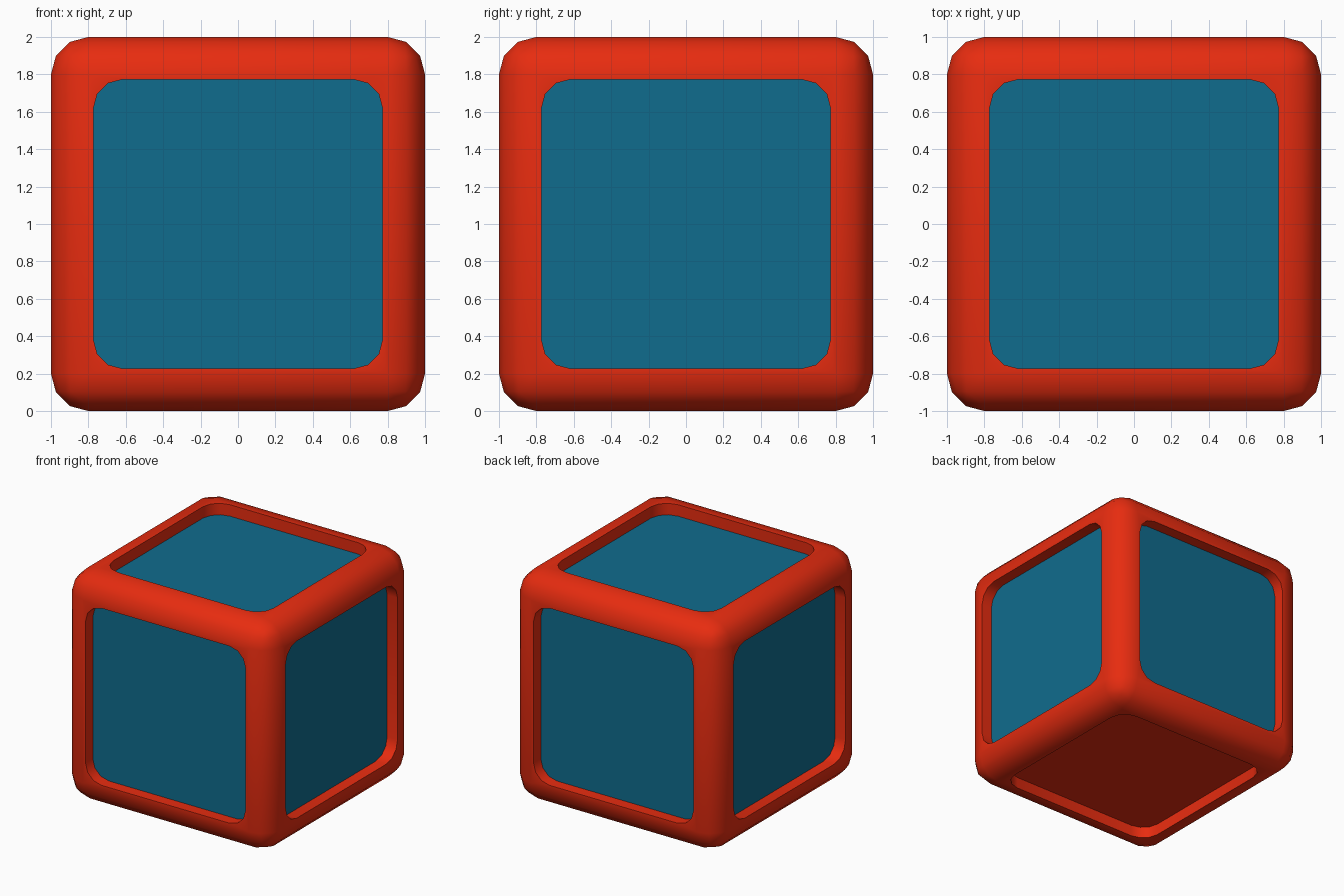
import bpy, bmesh
from math import pi
from mathutils import Matrix, Vector

if "Cube" in bpy.data.objects:
    bpy.data.objects.remove(bpy.data.objects["Cube"])

RADIUS, OPENING, CORNER, DEPTH = 0.20, 0.773, 0.155, 0.10


def material(name, rgb):
    m = bpy.data.materials.new(name)
    m.diffuse_color = (*rgb, 1)
    m.use_nodes = True
    m.node_tree.nodes["Principled BSDF"].inputs["Base Color"].default_value = m.diffuse_color
    return m


def make_object(name, bm):
    bmesh.ops.recalc_face_normals(bm, faces=bm.faces)
    me = bpy.data.meshes.new(name)
    bm.to_mesh(me)
    bm.free()
    ob = bpy.data.objects.new(name, me)
    bpy.context.collection.objects.link(ob)
    return ob


# Rounded cube body
bm = bmesh.new()
bmesh.ops.create_cube(bm, size=2)
bmesh.ops.bevel(bm, geom=bm.edges[:], offset=RADIUS, segments=3, profile=0.5, affect='EDGES')
cube = make_object("rounded_cube", bm)

# Rounded-square cutters, one for each of the six sides
bm = bmesh.new()
turns = [Matrix.Rotation(i * pi / 2, 4, 'X') for i in range(4)]
turns += [Matrix.Rotation(s * pi / 2, 4, 'Y') for s in (-1, 1)]
for turn in turns:
    part = bmesh.new()
    bmesh.ops.create_cube(part, size=2)
    bmesh.ops.scale(part, vec=(OPENING, OPENING, DEPTH), verts=part.verts)
    upright = [e for e in part.edges
               if abs(e.verts[0].co.z - e.verts[1].co.z) > 0.01]
    bmesh.ops.bevel(part, geom=upright, offset=CORNER, segments=3, profile=0.5, affect='EDGES')
    bmesh.ops.translate(part, vec=(0, 0, 1), verts=part.verts)
    bmesh.ops.transform(part, matrix=turn, verts=part.verts)
    tmp = bpy.data.meshes.new("tmp")
    part.to_mesh(tmp)
    part.free()
    bm.from_mesh(tmp)
    bpy.data.meshes.remove(tmp)
cutter = make_object("recess_cutter", bm)
cutter.hide_render = True

# Cut the shallow recesses
bpy.context.view_layer.objects.active = cube
cube.select_set(True)
mod = cube.modifiers.new("recesses", 'BOOLEAN')
mod.operation = 'DIFFERENCE'
mod.solver = 'EXACT'
mod.object = cutter
bpy.ops.object.modifier_apply(modifier=mod.name)
bpy.data.objects.remove(cutter)

# Red frame, blue recess floors (the underside stays red)
cube.data.materials.clear()
cube.data.materials.append(material("red", (0.80, 0.025, 0.005)))
cube.data.materials.append(material("blue", (0.005, 0.15, 0.27)))
for p in cube.data.polygons:
    floor = any(abs(p.center.dot(p.normal) - (1 - DEPTH)) < 0.002
                and abs(p.normal[i]) > 0.999 for i in range(3))
    p.material_index = 1 if floor and p.normal.z > -0.5 else 0

# Stand it on the ground and smooth the rounded edges
cube.data.transform(Matrix.Translation(Vector((0, 0, 1))))
bpy.ops.object.shade_smooth_by_angle(angle=0.7)
